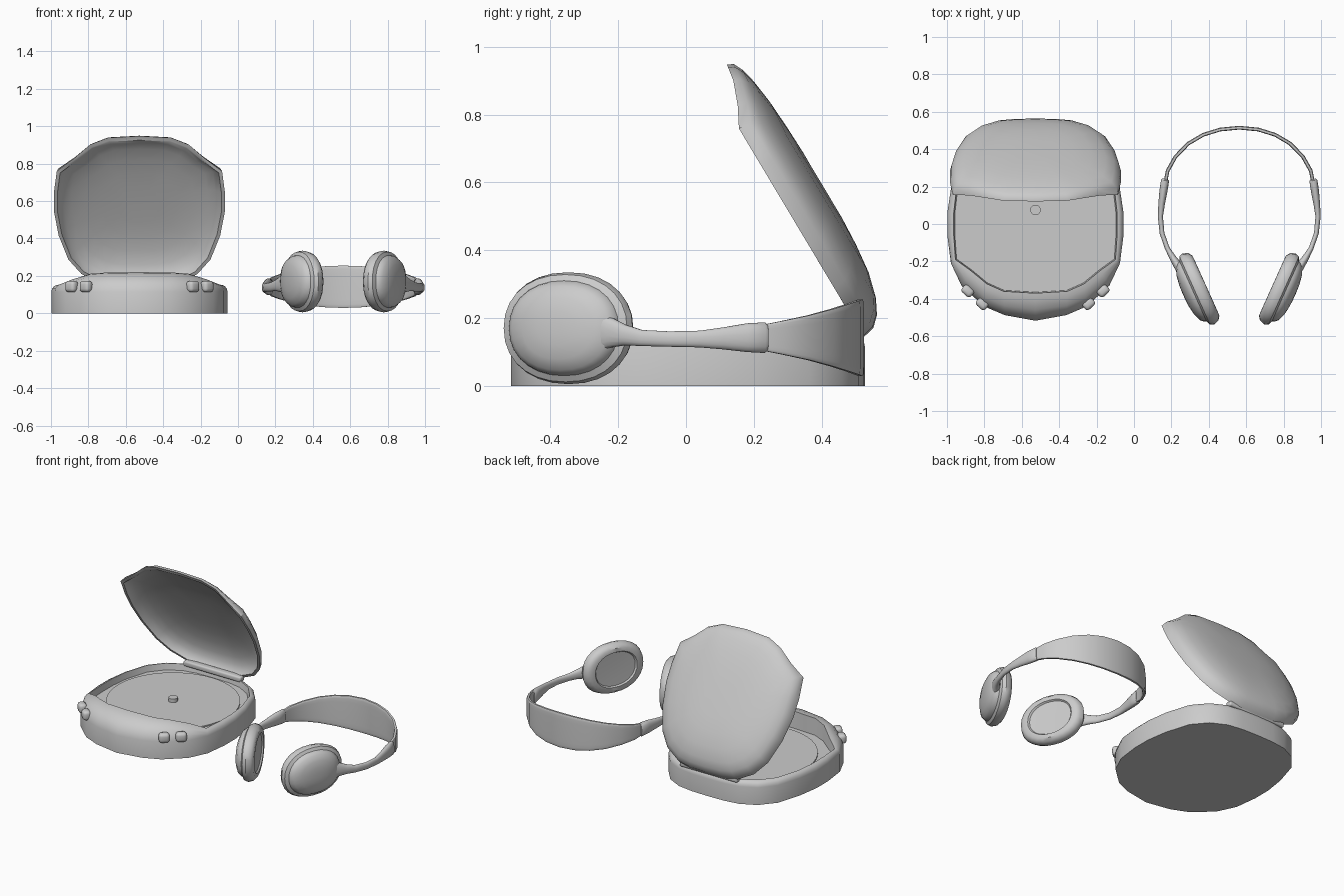
import bpy, bmesh, math
from mathutils import Vector, Matrix

if "Cube" in bpy.data.objects:
    bpy.data.objects.remove(bpy.data.objects["Cube"])

PX = -0.527   # player centre line
HX = 0.5625   # headphone centre line


def finish(name, bm, angle=40):
    bmesh.ops.recalc_face_normals(bm, faces=bm.faces)
    me = bpy.data.meshes.new(name)
    bm.to_mesh(me)
    bm.free()
    ob = bpy.data.objects.new(name, me)
    bpy.context.collection.objects.link(ob)
    bpy.ops.object.select_all(action='DESELECT')
    ob.select_set(True)
    bpy.context.view_layer.objects.active = ob
    bpy.ops.object.shade_smooth_by_angle(angle=math.radians(angle))
    return ob


def loft(name, rings, angle=40):
    """Skin closed rings with quads and cap both ends."""
    bm = bmesh.new()
    vs = [[bm.verts.new(p) for p in r] for r in rings]
    n = len(rings[0])
    for a, b in zip(vs, vs[1:]):
        for i in range(n):
            j = (i + 1) % n
            bm.faces.new((a[i], a[j], b[j], b[i]))
    bm.faces.new(vs[0])
    bm.faces.new(vs[-1])
    return finish(name, bm, angle)


def both(half):
    """Complete a half outline (back centre to front centre) by mirroring."""
    return half + [(-x, y) for x, y in half[-2:0:-1]]


def rim_z(y):
    """Height of the parting line: low at the sides, raised at the front."""
    keys = [(-0.37, 0.22), (-0.32, 0.212), (-0.25, 0.185), (-0.19, 0.153), (0.6, 0.15)]
    for (a, za), (b, zb) in zip(keys, keys[1:]):
        if y <= b:
            return za + (zb - za) * (y - a) / (b - a)
    return 0.15


OUTER = both([(0, .528), (.12, .525), (.22, .51), (.32, .46), (.4, .365), (.45, .2), (.471, .06),
              (.471, -.06), (.452, -.21), (.395, -.33), (.275, -.44), (.165, -.487), (0, -.517)])
RECESS = both([(0, .5), (.12, .497), (.21, .48), (.3, .43), (.375, .34), (.422, .19), (.437, .06),
               (.437, -.06), (.428, -.19), (.345, -.25), (.26, -.32), (.17, -.36), (0, -.37)])
LID = both([(0, .528), (.12, .524), (.21, .508), (.31, .45), (.38, .36), (.432, .21), (.457, .06),
            (.457, -.06), (.442, -.19), (.35, -.25), (.265, -.32), (.17, -.36), (0, -.37)])

# Player base: wall, rounded front deck, recessed well
rings = [[(PX + x, y, z) for x, y in OUTER] for z in (0, .115)]
for t, f in ((.12, .45), (.4, .78), (.75, .96), (1, 1)):
    rings.append([(PX + a + (c - a) * t, b + (d - b) * t, .115 + (rim_z(d) - .115) * f)
                  for (a, b), (c, d) in zip(OUTER, RECESS)])
rings.append([(PX + x * .985, y * .985, .11) for x, y in RECESS])
loft("player_base", rings)

# Lid: domed shell modelled closed, then swung open about the rear hinge
opening = Vector((0, -.516, .856))
normal = Vector((0, .856, .516))


def swing(x, y, z):
    return Vector((PX + x, .52, .15)) + opening * (.52 - y) + normal * (z - .15)


def dome(s, f, drop=0):
    return [swing(x * s, .08 + (y - .08) * s, rim_z(y) + (.28 - rim_z(y)) * f - drop)
            for x, y in LID]


steps = [(.25, .98), (.45, .94), (.65, .86), (.82, .7), (.92, .52), (.98, .3)]
rings = [dome(s * .965, f, .02) for s, f in steps] + [dome(.96, 0), dome(1, 0)]
rings += [dome(s, f) for s, f in reversed(steps)]
loft("player_lid", rings)


def cylinder(name, r, z0, z1, n, y=.075):
    loft(name, [[(PX + r * math.cos(2 * math.pi * i / n), y + r * math.sin(2 * math.pi * i / n), z)
                 for i in range(n)] for z in (z0, z1)])


# Disc and spindle
cylinder("disc", .402, .105, .118, 48)
cylinder("spindle", .028, .11, .142, 16)


def block(name, loc, size, rot=0, bevel=.012):
    bm = bmesh.new()
    bmesh.ops.create_cube(bm, size=1)
    bmesh.ops.scale(bm, vec=size, verts=bm.verts)
    bmesh.ops.bevel(bm, geom=bm.edges[:], offset=bevel, segments=3, profile=.5, affect='EDGES')
    bmesh.ops.transform(bm, matrix=Matrix.Translation(loc) @ Matrix.Rotation(rot, 4, 'Z'), verts=bm.verts)
    finish(name, bm)


# Hinge bar and front buttons
block("hinge", (PX, .5, .155), (.42, .045, .035), 0, .01)
for side in (-1, 1):
    for k, (x, y) in enumerate(((.285, -.427), (.362, -.358))):
        block(f"button_{'left' if side < 0 else 'right'}_{k + 1}", (PX + side * x, y, .143),
              (.066, .05, .06), side * math.radians(42), .018)


def sweep(name, path, power, n=16):
    """Sweep a rounded section along (x, y, z, half thickness, half height) points."""
    rings = []
    for i, (x, y, z, t, h) in enumerate(path):
        a, b = path[max(i - 1, 0)], path[min(i + 1, len(path) - 1)]
        d = Vector((b[0] - a[0], b[1] - a[1], 0)).normalized()
        side = Vector((-d.y, d.x, 0))
        ring = []
        for k in range(n):
            c, s = math.cos(2 * math.pi * (k + .5) / n), math.sin(2 * math.pi * (k + .5) / n)
            c, s = (math.copysign(abs(v) ** power, v) for v in (c, s))
            ring.append(Vector((x, y, z)) + side * t * c + Vector((0, 0, h * s)))
        rings.append(ring)
    return loft(name, rings)


def flip(p):
    return (2 * HX - p[0],) + tuple(p[1:])


# Headband, widest at the back
half = [(.168, .225, .142, .01, .038), (.18, .285, .142, .01, .05), (.222, .36, .142, .01, .066),
        (.29, .43, .142, .01, .085), (.37, .477, .142, .01, .1), (.46, .505, .142, .01, .11)]
sweep("headband", half + [(HX, .515, .142, .01, .114)] + [flip(p) for p in half[::-1]], .3)

# Arms joining band and ear cups
arm = [(.168, .24, .142, .016, .038), (.166, .232, .142, .022, .046), (.158, .18, .142, .022, .043),
       (.148, .11, .14, .018, .033), (.141, .04, .138, .014, .025), (.15, -.05, .138, .013, .023),
       (.178, -.13, .141, .013, .024), (.207, -.18, .15, .018, .031), (.237, -.225, .158, .024, .046),
       (.272, -.285, .165, .022, .085)]
sweep("arm_left", arm, .9)
sweep("arm_right", [flip(p) for p in arm], .9)

# Ear cups: oval turned profile (radius factor, outward offset), padded inside, domed outside
profile = [(.3, -.032), (.66, -.034), (.7, -.044), (.85, -.043), (.95, -.028), (1, 0), (.96, .022),
           (.85, .032), (.83, .044), (.75, .062), (.55, .078), (.3, .086), (.1, .088)]
along, out = Vector((.41, -.912, 0)), Vector((-.912, -.41, 0))
cup = []
for r, h in profile:
    ring = []
    for k in range(28):
        c, s = math.cos(2 * math.pi * k / 28), math.sin(2 * math.pi * k / 28)
        c, s = (math.copysign(abs(v) ** .92, v) for v in (c, s))
        ring.append(Vector((.345, -.347, .17)) + along * .208 * r * c + out * h + Vector((0, 0, .165 * r * s)))
    cup.append(ring)
loft("ear_cup_left", cup)
loft("ear_cup_right", [[flip(p) for p in ring] for ring in cup])
